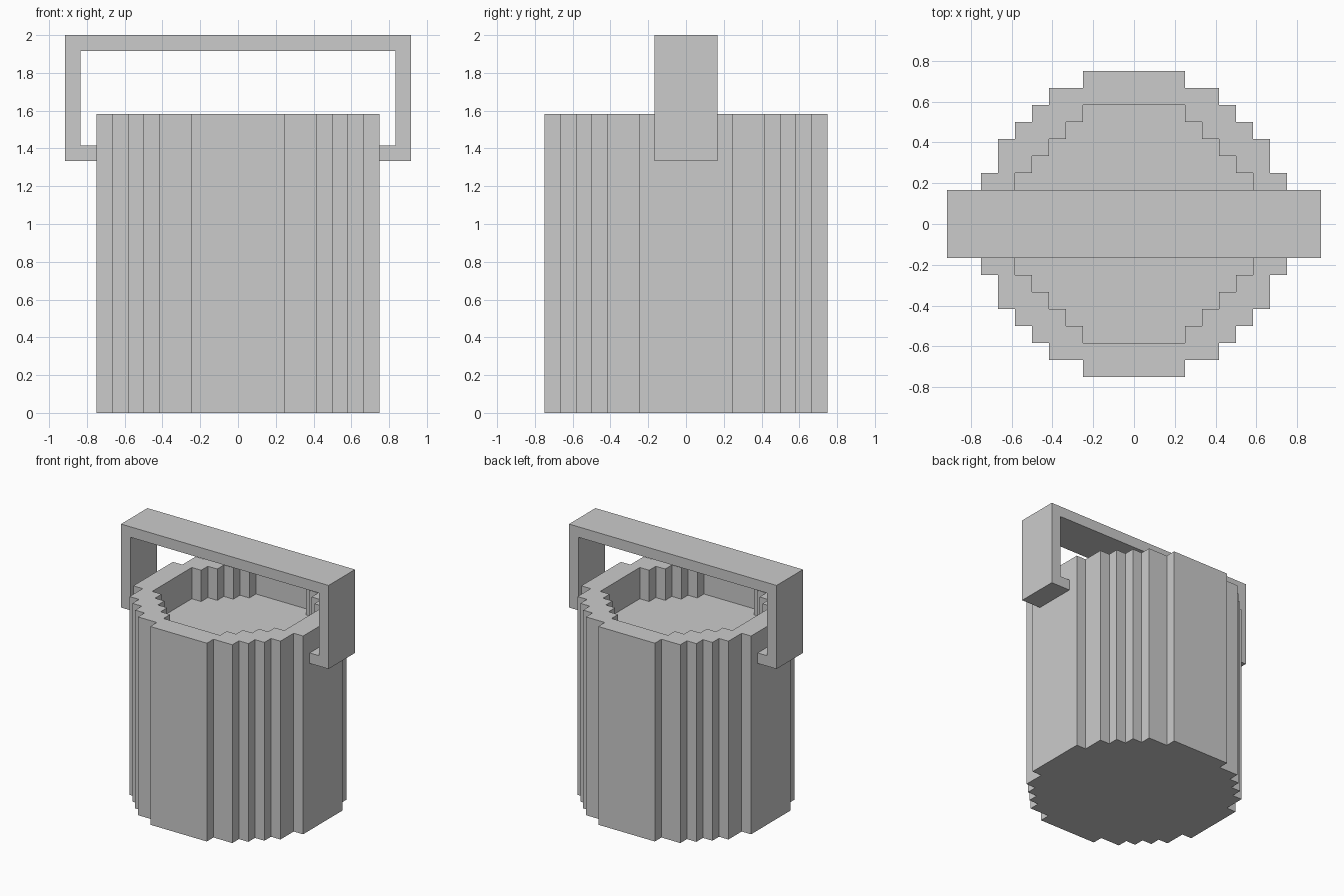
import bpy
import bmesh

if "Cube" in bpy.data.objects:
    bpy.data.objects.remove(bpy.data.objects["Cube"])

U = 1 / 12  # block size of the stepped grid


def stepped_ring(steps):
    """Closed stepped outline from the corners of one quadrant, in block units."""
    quad = []
    for i, (x, y) in enumerate(steps):
        quad.append((x, y))
        if i + 1 < len(steps):
            quad.append((x, steps[i + 1][1]))
    pts = quad[:]
    pts += [(x, -y) for x, y in reversed(quad)]
    pts += [(-x, -y) for x, y in quad]
    pts += [(-x, y) for x, y in reversed(quad)]
    return pts


def add_loop(bm, pts, z):
    return [bm.verts.new((x * U, y * U, z * U)) for x, y in pts]


def bridge(bm, a, b):
    n = len(a)
    for i in range(n):
        j = (i + 1) % n
        bm.faces.new((a[i], a[j], b[j], b[i]))


def finish(bm, name):
    bmesh.ops.recalc_face_normals(bm, faces=bm.faces)
    mesh = bpy.data.meshes.new(name)
    bm.to_mesh(mesh)
    bm.free()
    obj = bpy.data.objects.new(name, mesh)
    bpy.context.collection.objects.link(obj)
    return obj


# Bucket body: stepped round wall with a shallow recess in the top
outer = stepped_ring([(3, 9), (5, 8), (6, 7), (7, 6), (8, 5), (9, 3)])
inner = stepped_ring([(3, 7), (4, 6), (5, 5), (6, 4), (7, 3)])
bm = bmesh.new()
base = add_loop(bm, outer, 0)
rim_out = add_loop(bm, outer, 19)
rim_in = add_loop(bm, inner, 19)
floor = add_loop(bm, inner, 16)
bridge(bm, base, rim_out)
bridge(bm, rim_in, floor)
bm.faces.new(base)
bm.faces.new(floor)
# Flat rim between the two outlines
rim_edges = []
for loop in (rim_out, rim_in):
    for i, v in enumerate(loop):
        rim_edges.append(bm.edges.get((v, loop[(i + 1) % len(loop)])))
bmesh.ops.triangle_fill(bm, edges=rim_edges, use_beauty=True, use_dissolve=False)
finish(bm, "bucket_body")

# Carry handle: flat strip profile hooked onto both sides of the body
half = [(11, 24), (11, 16), (9, 16), (9, 17), (10, 17), (10, 23)]
profile = half + [(-x, z) for x, z in reversed(half)]
bm = bmesh.new()
front = [bm.verts.new((x * U, -2 * U, z * U)) for x, z in profile]
back = [bm.verts.new((x * U, 2 * U, z * U)) for x, z in profile]
bridge(bm, front, back)
bm.faces.new(front)
bm.faces.new(back)
finish(bm, "carry_handle")
